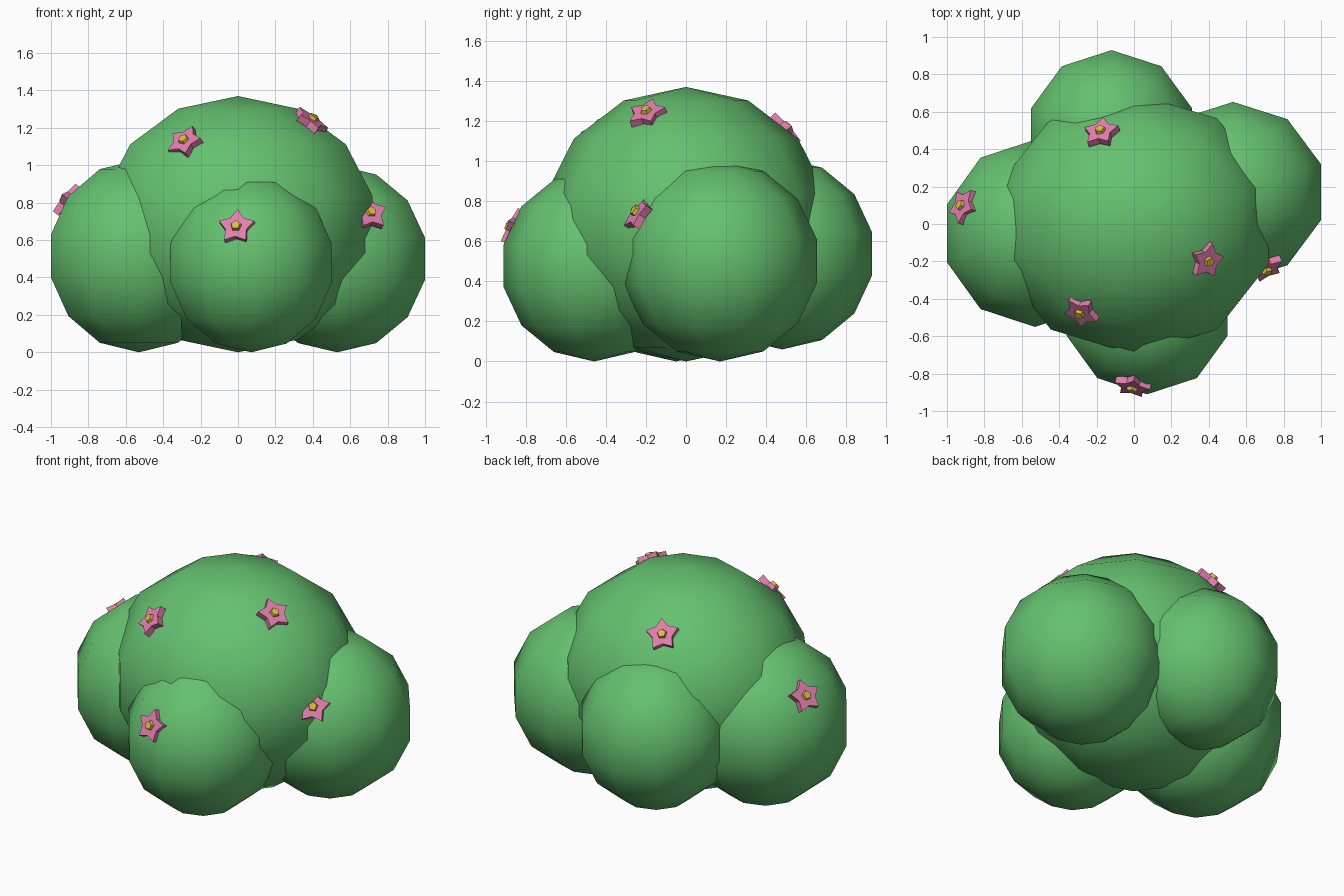
import bpy, bmesh, math
from mathutils import Vector, Matrix

if "Cube" in bpy.data.objects:
    bpy.data.objects.remove(bpy.data.objects["Cube"])


def material(name, rgb):
    m = bpy.data.materials.new(name)
    m.diffuse_color = (*rgb, 1)
    m.use_nodes = True
    m.node_tree.nodes["Principled BSDF"].inputs["Base Color"].default_value = m.diffuse_color
    return m


GREEN = material("leaf_green", (0.13, 0.53, 0.16))
PINK = material("petal_pink", (0.76, 0.21, 0.42))
YELLOW = material("pollen_yellow", (0.72, 0.50, 0.06))


def finish(name, bm, mat, matrix, smooth):
    bmesh.ops.recalc_face_normals(bm, faces=bm.faces)
    me = bpy.data.meshes.new(name)
    bm.to_mesh(me)
    bm.free()
    me.materials.append(mat)
    for p in me.polygons:
        p.use_smooth = smooth
    ob = bpy.data.objects.new(name, me)
    ob.matrix_world = matrix
    bpy.context.collection.objects.link(ob)


# Leaf clumps: centre, radii
CLUMPS = {
    "main_clump": ((0, 0, 0.685), (0.775, 0.716, 0.685)),
    "left_clump": ((-0.53, -0.05, 0.515), (0.507, 0.513, 0.515)),
    "right_clump": ((0.53, 0.17, 0.50), (0.507, 0.495, 0.50)),
    "front_clump": ((0.07, -0.458, 0.477), (0.464, 0.464, 0.477)),
    "back_clump": ((-0.12, 0.48, 0.537), (0.464, 0.461, 0.477)),
}
for name, (centre, radii) in CLUMPS.items():
    bm = bmesh.new()
    bmesh.ops.create_uvsphere(bm, u_segments=10, v_segments=7, radius=1)
    bmesh.ops.scale(bm, vec=radii, verts=bm.verts)
    finish(name, bm, GREEN, Matrix.Translation(centre), True)


def prism(points, z0, z1, top_scale=1.0):
    bm = bmesh.new()
    low = [bm.verts.new((x, y, z0)) for x, y in points]
    high = [bm.verts.new((x * top_scale, y * top_scale, z1)) for x, y in points]
    bm.faces.new(low)
    bm.faces.new(high)
    n = len(points)
    for i in range(n):
        j = (i + 1) % n
        bm.faces.new((low[i], low[j], high[j], high[i]))
    return bm


def ring(count, radii):
    return [(radii[i % len(radii)] * math.cos(math.tau * i / count),
             radii[i % len(radii)] * math.sin(math.tau * i / count)) for i in range(count)]


# Flowers: clump they sit on, centre of the petal face, roll
FLOWERS = [
    ("main_clump", (-0.29, -0.48, 1.135), -10),
    ("main_clump", (0.40, -0.20, 1.25), 0),
    ("main_clump", (-0.18, 0.50, 1.17), 12),
    ("left_clump", (-0.925, 0.10, 0.82), 0),
    ("front_clump", (-0.01, -0.88, 0.675), 0),
    ("right_clump", (0.71, -0.25, 0.75), 0),
]
for i, (clump, pos, roll) in enumerate(FLOWERS, 1):
    normal = (Vector(pos) - Vector(CLUMPS[clump][0])).normalized()
    up = (Vector((0, 0, 1)) - normal * normal.z).normalized()
    rot = Matrix((up, normal.cross(up), normal)).transposed().to_4x4()
    mat = Matrix.Translation(pos) @ rot @ Matrix.Rotation(math.radians(roll), 4, "Z")
    finish(f"flower_petals_{i}", prism(ring(10, (0.1, 0.06)), -0.04, 0.0), PINK, mat, False)
    finish(f"flower_centre_{i}", prism(ring(5, (0.034,)), -0.01, 0.018, 0.75), YELLOW, mat, False)
